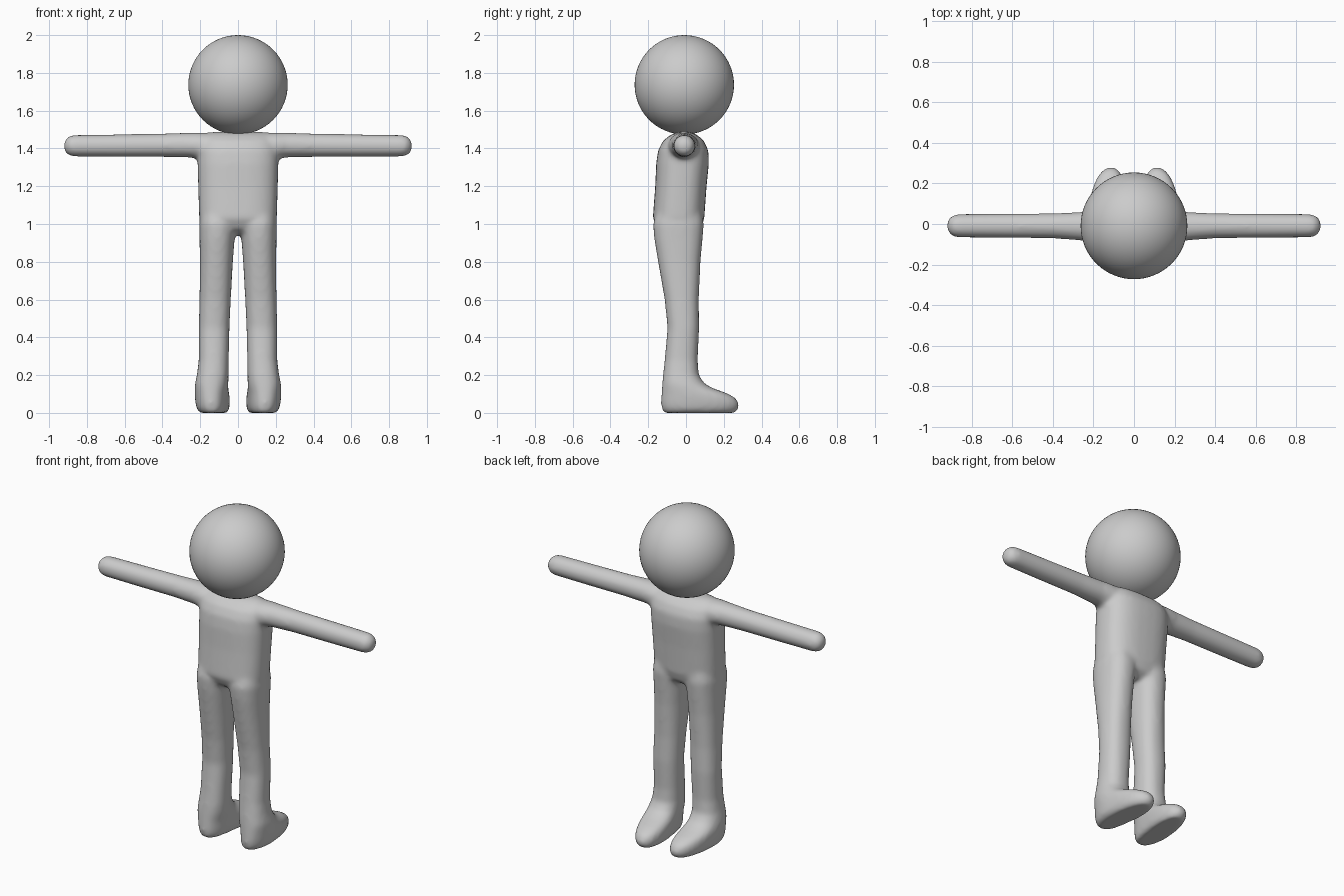
import bpy, bmesh, math
from mathutils import Vector

if "Cube" in bpy.data.objects:
    bpy.data.objects.remove(bpy.data.objects["Cube"])

grey = bpy.data.materials.new("light grey")
grey.diffuse_color = (0.6, 0.6, 0.6, 1)
grey.use_nodes = True
grey.node_tree.nodes["Principled BSDF"].inputs["Base Color"].default_value = grey.diffuse_color
SIDES = 32


def power(v, e):
    return math.copysign(abs(v) ** (2 / e), v)


def loft(bm, rings):
    """Skin closed rings of points and cap both ends."""
    loops = [[bm.verts.new(p) for p in ring] for ring in rings]
    faces = [bm.faces.new(loops[0]), bm.faces.new(loops[-1])]
    for a, b in zip(loops, loops[1:]):
        for i in range(SIDES):
            j = (i + 1) % SIDES
            faces.append(bm.faces.new((a[i], a[j], b[j], b[i])))
    bmesh.ops.recalc_face_normals(bm, faces=faces)


def flat_ring(z, cx, hx, y0, y1, e=2.3, side=1, toe_in=0.0):
    """Horizontal rounded ring; toe_in leans the front of the foot inwards."""
    pts = []
    for i in range(SIDES):
        t = 2 * math.pi * i / SIDES
        y = (y0 + y1) / 2 + (y1 - y0) / 2 * power(math.sin(t), e)
        x = cx + hx * power(math.cos(t), e) - toe_in * max(0, y)
        pts.append(Vector((side * x, y, z)))
    return pts


def arm_ring(x, cy, cz, ry, rz, side):
    return [Vector((side * x, cy + ry * math.cos(2 * math.pi * i / SIDES),
                    cz + rz * math.sin(2 * math.pi * i / SIDES))) for i in range(SIDES)]


bm = bmesh.new()

# Torso: z, half width, back y, front y
torso = [(0.945, 0.10, -0.10, 0.04), (0.975, 0.17, -0.15, 0.08), (1.03, 0.206, -0.176, 0.097),
         (1.2, 0.211, -0.163, 0.109), (1.32, 0.214, -0.158, 0.121), (1.39, 0.214, -0.148, 0.119),
         (1.44, 0.205, -0.122, 0.095), (1.47, 0.185, -0.085, 0.062), (1.487, 0.15, -0.045, 0.025)]
loft(bm, [flat_ring(z, 0, h, a, b, 2.6) for z, h, a, b in torso])

# Legs with feet: z, inner x, outer x, heel y, toe y, toe lean
leg = [(0.0, 0.068, 0.206, -0.118, 0.262, 0.10), (0.02, 0.058, 0.222, -0.129, 0.278, 0.10),
       (0.05, 0.054, 0.229, -0.133, 0.281, 0.10), (0.08, 0.053, 0.232, -0.132, 0.262, 0.10),
       (0.105, 0.053, 0.232, -0.130, 0.215, 0.09), (0.13, 0.052, 0.230, -0.128, 0.145, 0.07),
       (0.155, 0.051, 0.228, -0.126, 0.098, 0.04), (0.20, 0.050, 0.218, -0.122, 0.068, 0),
       (0.28, 0.049, 0.208, -0.113, 0.062, 0), (0.45, 0.045, 0.208, -0.098, 0.070, 0),
       (0.6, 0.038, 0.204, -0.113, 0.068, 0), (0.8, 0.027, 0.202, -0.148, 0.077, 0),
       (0.92, 0.018, 0.204, -0.168, 0.088, 0), (1.0, 0.010, 0.206, -0.175, 0.095, 0),
       (1.08, 0.020, 0.195, -0.150, 0.080, 0)]
for side in (1, -1):
    loft(bm, [flat_ring(z, (a + b) / 2, (b - a) / 2, y0, y1, 2.3, side, k)
              for z, a, b, y0, y1, k in leg])

    # Arm with rounded tip
    arm = [(0.05, -0.013, 1.41, 0.08, 0.07), (0.20, -0.013, 1.415, 0.082, 0.070),
           (0.26, -0.011, 1.418, 0.071, 0.066), (0.40, -0.009, 1.417, 0.062, 0.062),
           (0.65, -0.009, 1.415, 0.060, 0.060)]
    arm += [(0.868 + 0.056 * math.sin(t), -0.009, 1.414, 0.058 * math.cos(t), 0.058 * math.cos(t))
            for t in (0, 0.3, 0.6, 0.9, 1.2, 1.45)]
    loft(bm, [arm_ring(*r, side) for r in arm])

# Body: parts fused and smoothed into one skin
mesh = bpy.data.meshes.new("body")
bm.to_mesh(mesh)
bm.free()
body = bpy.data.objects.new("body", mesh)
bpy.context.collection.objects.link(body)
mesh.materials.append(grey)
fuse = body.modifiers.new("fuse", 'REMESH')
fuse.mode = 'VOXEL'
fuse.voxel_size = 0.012
fuse.use_smooth_shade = True
soften = body.modifiers.new("soften", 'SMOOTH')
soften.factor = 0.5
soften.iterations = 12

# Head
bpy.ops.mesh.primitive_uv_sphere_add(segments=64, ring_count=32, radius=0.263,
                                     location=(0, -0.009, 1.737))
head = bpy.context.object
head.name = "head"
head.data.materials.append(grey)
bpy.ops.object.shade_smooth()
